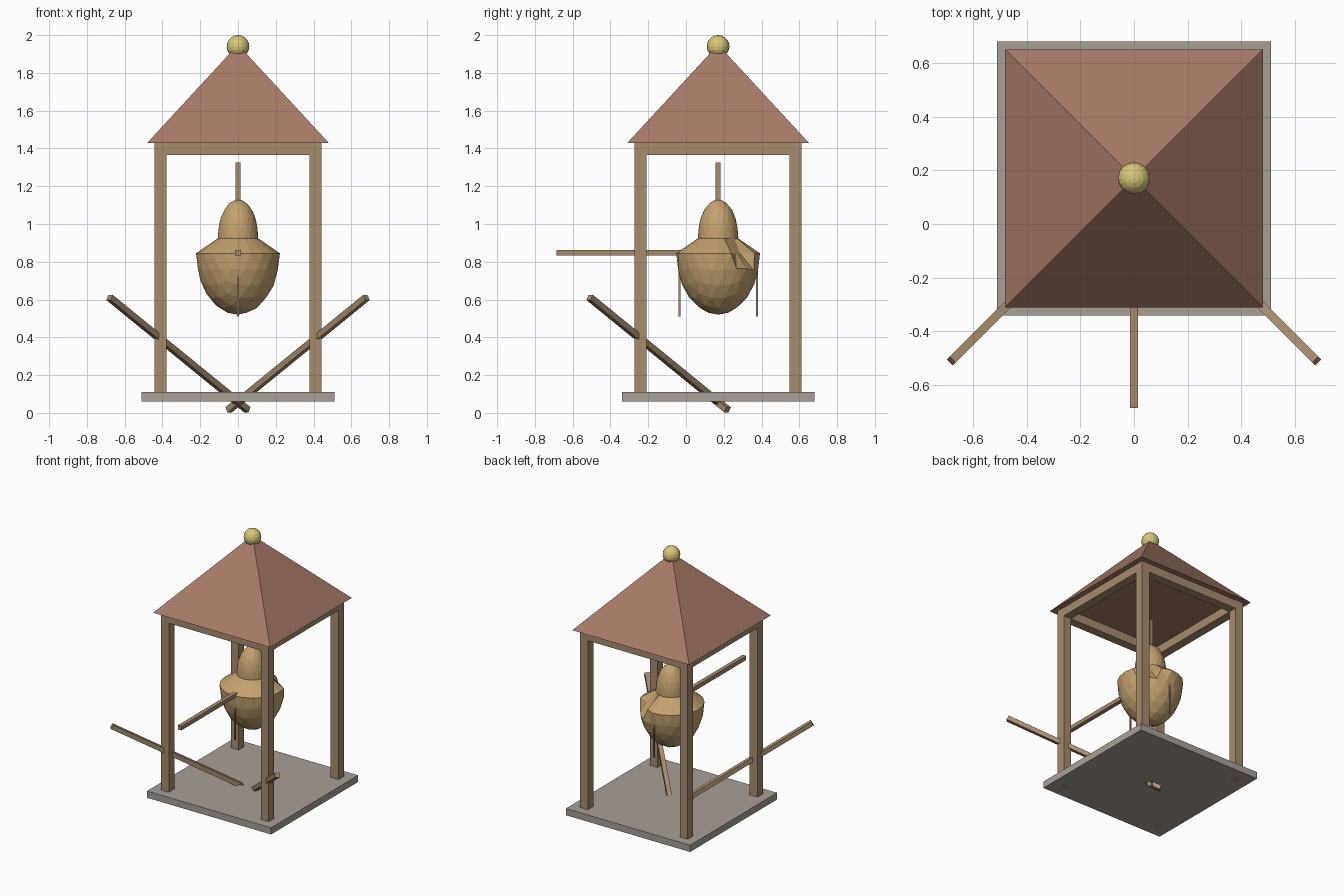
import bpy, bmesh, math
from mathutils import Vector, Matrix

if "Cube" in bpy.data.objects:
    bpy.data.objects.remove(bpy.data.objects["Cube"])

CY = 0.17  # tower centre in y


def material(name, rgb):
    m = bpy.data.materials.new(name)
    m.diffuse_color = (*rgb, 1)
    m.use_nodes = True
    m.node_tree.nodes["Principled BSDF"].inputs["Base Color"].default_value = m.diffuse_color
    return m


WOOD = material("wood", (0.38, 0.26, 0.155))
STONE = material("stone", (0.39, 0.35, 0.31))
ROOF = material("roof_tile", (0.39, 0.195, 0.135))
BELL = material("bronze", (0.55, 0.36, 0.16))
GOLD = material("gold", (0.68, 0.58, 0.19))


def finish(bm, name, mat):
    me = bpy.data.meshes.new(name)
    bm.to_mesh(me)
    bm.free()
    me.materials.append(mat)
    ob = bpy.data.objects.new(name, me)
    bpy.context.collection.objects.link(ob)
    return ob


def box(name, centre, size, mat):
    bm = bmesh.new()
    bmesh.ops.create_cube(bm, size=1,
                          matrix=Matrix.Translation(centre) @ Matrix.Diagonal((*size, 1)))
    return finish(bm, name, mat)


def pole(name, a, b, width, mat):
    """Square bar between two points."""
    a, b = Vector(a), Vector(b)
    d = b - a
    bm = bmesh.new()
    bmesh.ops.create_cube(bm, size=1, matrix=Matrix.Translation((a + b) / 2)
                          @ d.to_track_quat('Z', 'Y').to_matrix().to_4x4()
                          @ Matrix.Diagonal((width, width, d.length, 1)))
    return finish(bm, name, mat)


# Stone base
box("base_slab", (0, CY, 0.085), (1.02, 1.02, 0.05), STONE)

# Corner posts and top beams
T, H = 0.064, 0.41
for sx, side in ((-1, "left"), (1, "right")):
    for sy, end in ((-1, "front"), (1, "back")):
        box(f"{end}_{side}_post", (sx * H, CY + sy * H, 0.745), (T, T, 1.37), WOOD)
    box(f"{side}_beam", (sx * H, CY, 1.397), (T, 2 * H - T, T), WOOD)
for sy, end in ((-1, "front"), (1, "back")):
    box(f"{end}_beam", (0, CY + sy * H, 1.397), (2 * H - T, T, T), WOOD)

# Pyramid roof and finial ball
bm = bmesh.new()
bmesh.ops.create_cone(bm, cap_ends=True, segments=4, radius1=0.48 * math.sqrt(2), radius2=0,
                      depth=0.52, matrix=Matrix.Translation((0, CY, 1.69))
                      @ Matrix.Rotation(math.pi / 4, 4, 'Z'))
finish(bm, "roof", ROOF)
bm = bmesh.new()
bmesh.ops.create_uvsphere(bm, u_segments=16, v_segments=10, radius=0.06,
                          matrix=Matrix.Translation((0, CY, 1.94)))
finish(bm, "finial", GOLD)

# Bell body: faceted half ellipsoid, sloped shoulder, dent at back right
bm = bmesh.new()
bmesh.ops.create_icosphere(bm, subdivisions=3, radius=1)
bmesh.ops.bisect_plane(bm, geom=bm.verts[:] + bm.edges[:] + bm.faces[:], dist=0.02,
                       plane_co=(0, 0, 0), plane_no=(0, 0, 1), clear_outer=True)
rim = [e for e in bm.edges if e.is_boundary]
ext = bmesh.ops.extrude_edge_only(bm, edges=rim)["geom"]
neck = {v for v in ext if isinstance(v, bmesh.types.BMVert)}
for v in bm.verts:
    if v in neck:
        v.co = (v.co.x * 0.105, v.co.y * 0.105, 0.925)
        continue
    r = 0.222
    z = 0.845 + v.co.z * 0.325
    turn = abs(math.degrees(math.atan2(v.co.y, v.co.x)) - 48)
    if turn < 30 and z > 0.76:
        r *= 1 - 0.45 * (1 - turn / 30) * min(1, (z - 0.76) / 0.07)
    v.co = (v.co.x * r, v.co.y * r, z)
bmesh.ops.holes_fill(bm, edges=[e for e in bm.edges if e.is_boundary], sides=0)
bmesh.ops.recalc_face_normals(bm, faces=bm.faces[:])
bmesh.ops.translate(bm, verts=bm.verts[:], vec=(0, CY, 0))
finish(bm, "bell_body", BELL)

# Bell crown
bm = bmesh.new()
bmesh.ops.create_icosphere(bm, subdivisions=3, radius=1,
                           matrix=Matrix.Translation((0, CY, 0.93))
                           @ Matrix.Diagonal((0.107, 0.107, 0.2, 1)))
finish(bm, "bell_crown", BELL)

# Hanger and thin straps
box("hanger", (0, CY, 1.2), (0.025, 0.025, 0.25), WOOD)
for s, end in ((-1, "front"), (1, "back")):
    box(f"{end}_strap", (0, CY + s * 0.205, 0.655), (0.01, 0.01, 0.29), WOOD)

# Striking log and the two slanted poles
box("striker", (0, -0.34, 0.847), (0.03, 0.69, 0.03), WOOD)
for s, side in ((-1, "left"), (1, "right")):
    pole(f"{side}_slanted_pole", (s * 0.68, -0.51, 0.611), (s * -0.05, 0.22, 0.016), 0.032, WOOD)
